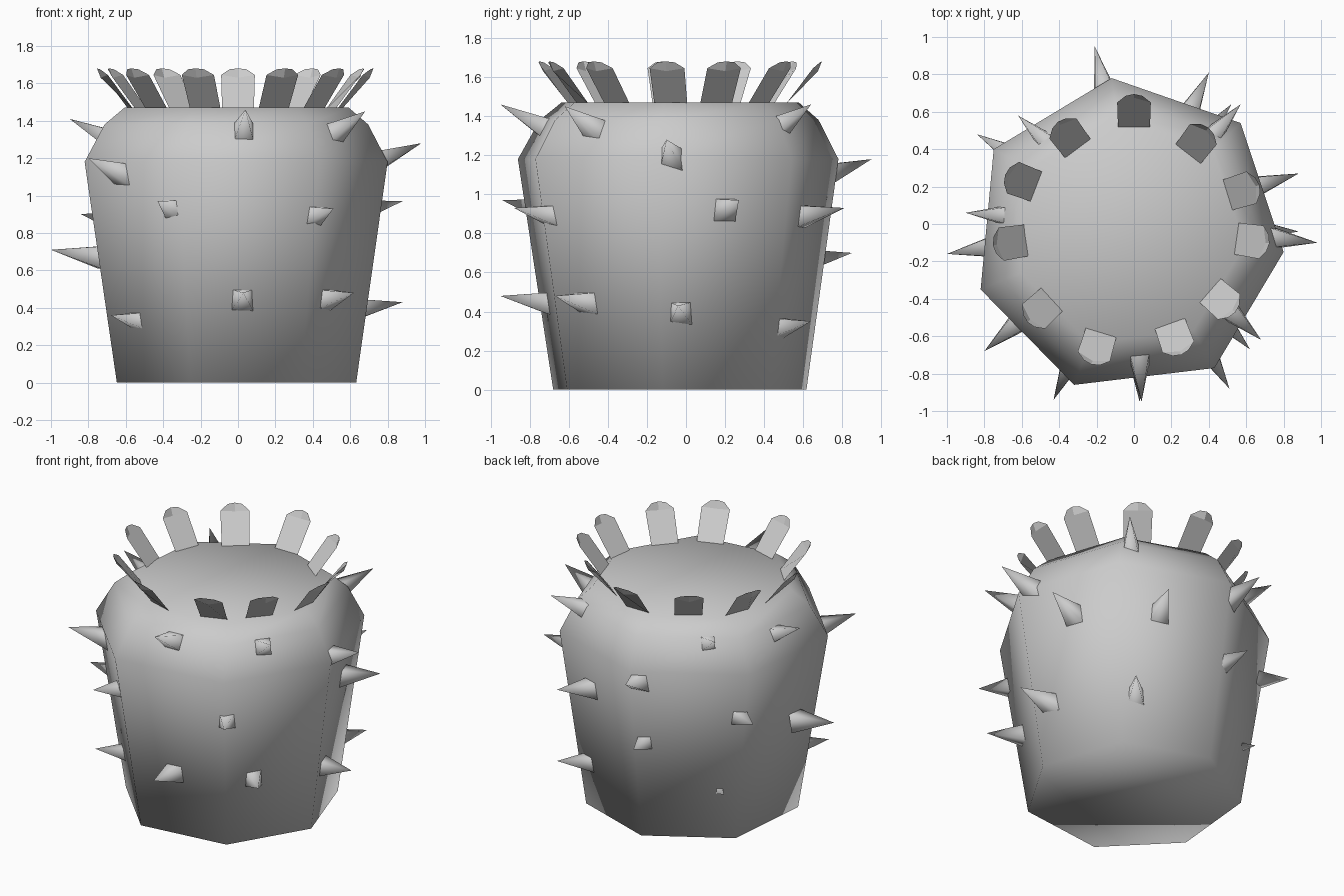
import bpy
import bmesh
from math import atan2, cos, sin, hypot
from mathutils import Vector

cube = bpy.data.objects.get("Cube")
if cube:
    bpy.data.objects.remove(cube, do_unlink=True)

grey = bpy.data.materials.new("soft grey")
grey.use_nodes = True
grey.diffuse_color = (0.6, 0.6, 0.6, 1)
grey.node_tree.nodes["Principled BSDF"].inputs["Base Color"].default_value = (0.6, 0.6, 0.6, 1)


def finish(bm, name, smooth):
    """Turn a bmesh into a named object."""
    bmesh.ops.recalc_face_normals(bm, faces=bm.faces)
    for face in bm.faces:
        face.smooth = smooth
    mesh = bpy.data.meshes.new(name)
    bm.to_mesh(mesh)
    bm.free()
    mesh.materials.append(grey)
    obj = bpy.data.objects.new(name, mesh)
    bpy.context.collection.objects.link(obj)
    return obj


# Body: an uneven seven-sided outline, scaled at each height
outline = [(-0.12, 0.78), (-0.75, 0.40), (-0.82, -0.35), (-0.32, -0.86),
           (0.43, -0.77), (0.80, -0.15), (0.57, 0.54)]
profile = [(0, 0.79), (1.18, 1), (1.38, 0.87), (1.47, 0.74)]
bm = bmesh.new()
rings = [[bm.verts.new((x * s, y * s, z)) for x, y in outline] for z, s in profile]
for low, high in zip(rings, rings[1:]):
    for i in range(len(outline)):
        j = (i + 1) % len(outline)
        bm.faces.new((low[i], low[j], high[j], high[i]))
bm.faces.new(rings[0])
bm.faces.new(rings[-1])
finish(bm, "body", True)

# Spines: four-sided spikes, placed by their tips and pointing outward
tips = [(-0.90, 0.06, 1.41), (-0.80, -0.68, 1.20), (-0.43, -0.94, 0.97),
        (-0.84, 0.48, 0.90), (-1.0, -0.16, 0.71), (-0.68, -0.56, 0.36),
        (0.04, -0.95, 1.46), (0.68, -0.62, 1.45), (0.98, -0.10, 1.28),
        (0.88, 0.27, 0.97), (0.51, -0.88, 0.93), (0.62, -0.67, 0.48),
        (0.88, -0.04, 0.43), (0.03, -0.95, 0.48), (0.57, 0.64, 1.46),
        (-0.21, 0.95, 1.18), (0.40, 0.81, 0.93), (-0.20, 0.85, 0.70),
        (0.52, 0.64, 0.35), (-0.60, 0.45, 0.35), (-0.62, 0.58, 1.44)]
up = Vector((0, 0, 1))
for n, point in enumerate(tips):
    tip = Vector(point)
    flat = Vector((tip.x, tip.y, 0)).normalized()
    drop = 0.04 + 0.18 * max(0, tip.z - 0.9)
    base = tip - flat * 0.27 - up * drop
    axis = (tip - base).normalized()
    side = axis.cross(up).normalized()
    rise = side.cross(axis)
    bm = bmesh.new()
    apex = bm.verts.new(tip)
    corners = [bm.verts.new(base + 0.06 * (a * side + b * rise))
               for a, b in ((-1, -1), (1, -1), (1, 1), (-1, 1))]
    for i in range(4):
        bm.faces.new((corners[i], corners[(i + 1) % 4], apex))
    finish(bm, f"spine_{n + 1}", True)

# Petals: thin leaning strips with folded, blunt tips around the crown
centres = [(0, 0.60), (-0.35, 0.47), (-0.60, 0.23), (-0.66, -0.10), (-0.50, -0.46),
           (-0.20, -0.66), (0.22, -0.61), (0.47, -0.41), (0.63, -0.09),
           (0.58, 0.18), (0.34, 0.44)]
# Each petal point is (sideways, outward, height)
shape = [(-0.085, -0.09, 1.46), (0.085, -0.09, 1.46), (0.09, 0.05, 1.645),
         (0, 0.075, 1.63), (-0.09, 0.05, 1.645), (0.045, 0.085, 1.675),
         (0, 0.095, 1.68), (-0.045, 0.085, 1.675)]
for n, (x, y) in enumerate(centres):
    angle, radius = atan2(y, x), hypot(x, y)
    bm = bmesh.new()
    v = [bm.verts.new(((radius + out) * cos(angle) - w * sin(angle),
                       (radius + out) * sin(angle) + w * cos(angle), z))
         for w, out, z in shape]
    for loop in ((0, 1, 2, 3, 4), (3, 2, 5, 6), (4, 3, 6, 7)):
        bm.faces.new([v[i] for i in loop])
    finish(bm, f"petal_{n + 1}", False)
